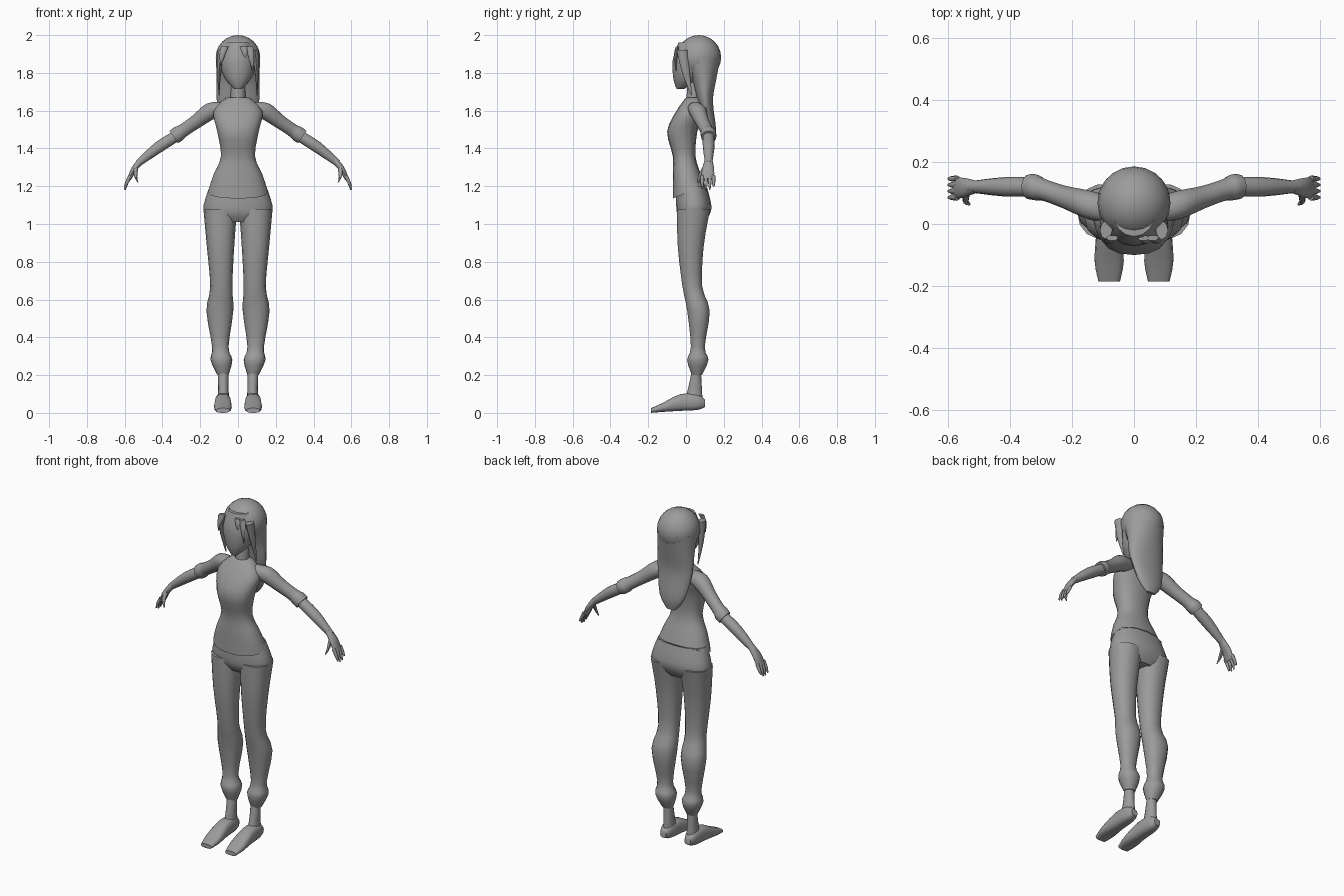
import bpy, bmesh, math
from mathutils import Vector, Matrix

if "Cube" in bpy.data.objects:
    bpy.data.objects.remove(bpy.data.objects["Cube"])

GREY = (0.33, 0.33, 0.33, 1)
grey = bpy.data.materials.new("plain grey")
grey.use_nodes = True
grey.diffuse_color = GREY
grey.node_tree.nodes["Principled BSDF"].inputs["Base Color"].default_value = GREY

X, Y, Z = Vector((1, 0, 0)), Vector((0, 1, 0)), Vector((0, 0, 1))


def finish(name, bm, mirror=False):
    """Turn a bmesh into a shaded, optionally mirrored object."""
    bmesh.ops.recalc_face_normals(bm, faces=bm.faces)
    mesh = bpy.data.meshes.new(name)
    bm.to_mesh(mesh)
    bm.free()
    mesh.materials.append(grey)
    obj = bpy.data.objects.new(name, mesh)
    bpy.context.collection.objects.link(obj)
    if mirror:
        obj.modifiers.new("mirror", 'MIRROR')
    bpy.ops.object.select_all(action='DESELECT')
    obj.select_set(True)
    bpy.context.view_layer.objects.active = obj
    bpy.ops.object.shade_smooth_by_angle(angle=math.radians(50))


def smooth_rows(rows, steps=3):
    """Fill in a smooth curve through a few key rows."""
    keys = [Vector(row) for row in rows]
    padded = [keys[0]] + keys + [keys[-1]]
    result = []
    for before, start, end, after in zip(padded, padded[1:], padded[2:], padded[3:]):
        leave, arrive = (end - before) / 2, (after - start) / 2
        for step in range(steps):
            t = step / steps
            ease = t * t * (3 - 2 * t)
            result.append(start.lerp(end, ease) + leave * t * (1 - t) ** 2
                          - arrive * t * t * (1 - t))
    return result + [keys[-1]]


def soft(value, power):
    return math.copysign(abs(value) ** power, value)


def loft(name, rows, u=X, v=Y, sides=14, power=1, tilt=0, mirror=False):
    """Skin rings (x, y, z, half size along u, half size along v)."""
    bm = bmesh.new()
    rings = []
    for x, y, z, a, b in smooth_rows(rows):
        lean = 0 if rings else tilt
        ring = []
        for side in range(sides):
            angle = math.tau * side / sides
            c, s = soft(math.cos(angle), power), soft(math.sin(angle), power)
            ring.append(bm.verts.new(Vector((x, y, z)) + u * a * c + v * b * s + Z * lean * s))
        rings.append(ring)
    for low, high in zip(rings, rings[1:]):
        for side in range(sides):
            bm.faces.new((low[side - 1], low[side], high[side], high[side - 1]))
    bm.faces.new(rings[0])
    bm.faces.new(rings[-1])
    finish(name, bm, mirror)


def column(name, rows, **options):
    """Upright loft from rows of (z, x min, x max, y front, y back)."""
    loft(name, [((left + right) / 2, (front + back) / 2, z,
                 (right - left) / 2, (back - front) / 2)
                for z, left, right, front, back in rows], **options)


def body(name, rows, **options):
    """Centred column from rows of (z, half width, y front, y back)."""
    column(name, [(z, -w, w, front, back) for z, w, front, back in rows], **options)


def limb(name, rows, **options):
    """Round arm part from rows of (x, y, z, radius)."""
    loft(name, [(x, y, z, r, r) for x, y, z, r in rows], u=Y, mirror=True, **options)


# Torso in a shirt with a hem that dips at the front
body("shirt", [
    (1.17, .16, -.07, .11), (1.26, .13, -.07, .08), (1.36, .09, -.07, .05),
    (1.49, .11, -.1, .06), (1.6, .13, -.05, .09), (1.67, .06, 0, .08)],
    power=.85, tilt=.035, sides=16)

# Neck and head
body("neck", [(1.65, .04, 0, .08), (1.78, .036, .01, .08)])
body("head", [(1.715, .02, -.05, -.01), (1.77, .07, -.067, .07),
              (1.87, .1, -.07, .14), (1.96, .07, -.04, .12)], sides=16)

# Hair: a rounded cap and a long tongue down the back
cap = bmesh.new()
bmesh.ops.create_uvsphere(cap, u_segments=20, v_segments=12, radius=.118,
                          matrix=Matrix.Translation((0, .068, 1.882)))
finish("hair_cap", cap)
body("hair_fall", [
    (1.43, .03, .13, .15), (1.5, .08, .1, .16), (1.65, .112, .06, .143),
    (1.76, .114, .03, .16), (1.88, .116, -.03, .184)], sides=18)

# Side locks framing the face and loose fringe strands
loft("side_locks", [(.09, -.02, 1.92, .02, .03), (.1, 0, 1.8, .01, .02),
                    (.1, .03, 1.68, .002, .003)], sides=8, mirror=True)
for name, x, tip in (("left", .06, 1.81), ("middle", .03, 1.87), ("right", -.07, 1.84)):
    loft("fringe_" + name, [(x, -.045, 1.94, .02, .01),
                            (x * 1.2, -.055, (1.94 + tip) / 2, .014, .009),
                            (x * 1.3, -.053, tip, .002, .003)], sides=6)

# Hips and legs of the trousers
body("hips", [(1.01, .13, -.02, .1), (1.05, .174, -.045, .125),
              (1.1, .182, -.052, .134), (1.2, .15, -.05, .11)], power=.9, sides=16)
column("trouser_legs", [
    (.2, .05, .11, .03, .085), (.28, .03, .145, .005, .12), (.35, .05, .137, .025, .1),
    (.54, .025, .167, .005, .127), (.67, .03, .147, -.02, .087),
    (.88, .02, .165, -.045, .095), (1.08, .005, .183, -.05, .13)], mirror=True, power=.9)

# Ankles and feet, the feet from rows of (y, half width, sole z, top z)
column("ankles", [(.05, .045, .11, -.01, .09), (.13, .05, .105, .01, .085),
                  (.22, .05, .108, .03, .08)], mirror=True)
loft("feet", [(.08, y, (sole + top) / 2, half, (top - sole) / 2) for y, half, sole, top in (
    (.1, .02, .03, .07), (.06, .036, .015, .1), (-.03, .042, .01, .1),
    (-.12, .047, .005, .055), (-.185, .035, 0, .025))], v=Z, power=.75, mirror=True)

# Sleeves with a slightly flared cuff, then forearms
across = Vector((.57, 0, .82))
limb("sleeves", [(.06, .045, 1.615, .038), (.14, .06, 1.6, .047), (.22, .085, 1.543, .038),
                 (.29, .11, 1.495, .036), (.315, .118, 1.478, .042), (.34, .12, 1.46, .04)],
     v=across)
limb("forearms", [(.32, .12, 1.47, .03), (.42, .12, 1.407, .031), (.53, .12, 1.32, .018)],
     v=across)

# Hands: palm, four fingers and a thumb
flat = Vector((.87, 0, .5))
loft("palms", [(.51, .12, 1.34, .02, .018), (.55, .117, 1.29, .032, .016),
               (.577, .115, 1.236, .034, .01)], u=Y, v=flat, mirror=True)
for place, (name, tip) in enumerate((("index", 1.19), ("middle", 1.18),
                                     ("ring", 1.183), ("little", 1.2))):
    y = .086 + .02 * place
    limb(name + "_fingers", [(.57, y, 1.255, .01), (.588, y, 1.22, .009), (.599, y, tip, .004)],
         v=flat, sides=8)
limb("thumbs", [(.54, .1, 1.3, .013), (.543, .075, 1.255, .011), (.531, .064, 1.22, .004)],
     v=flat, sides=8)
